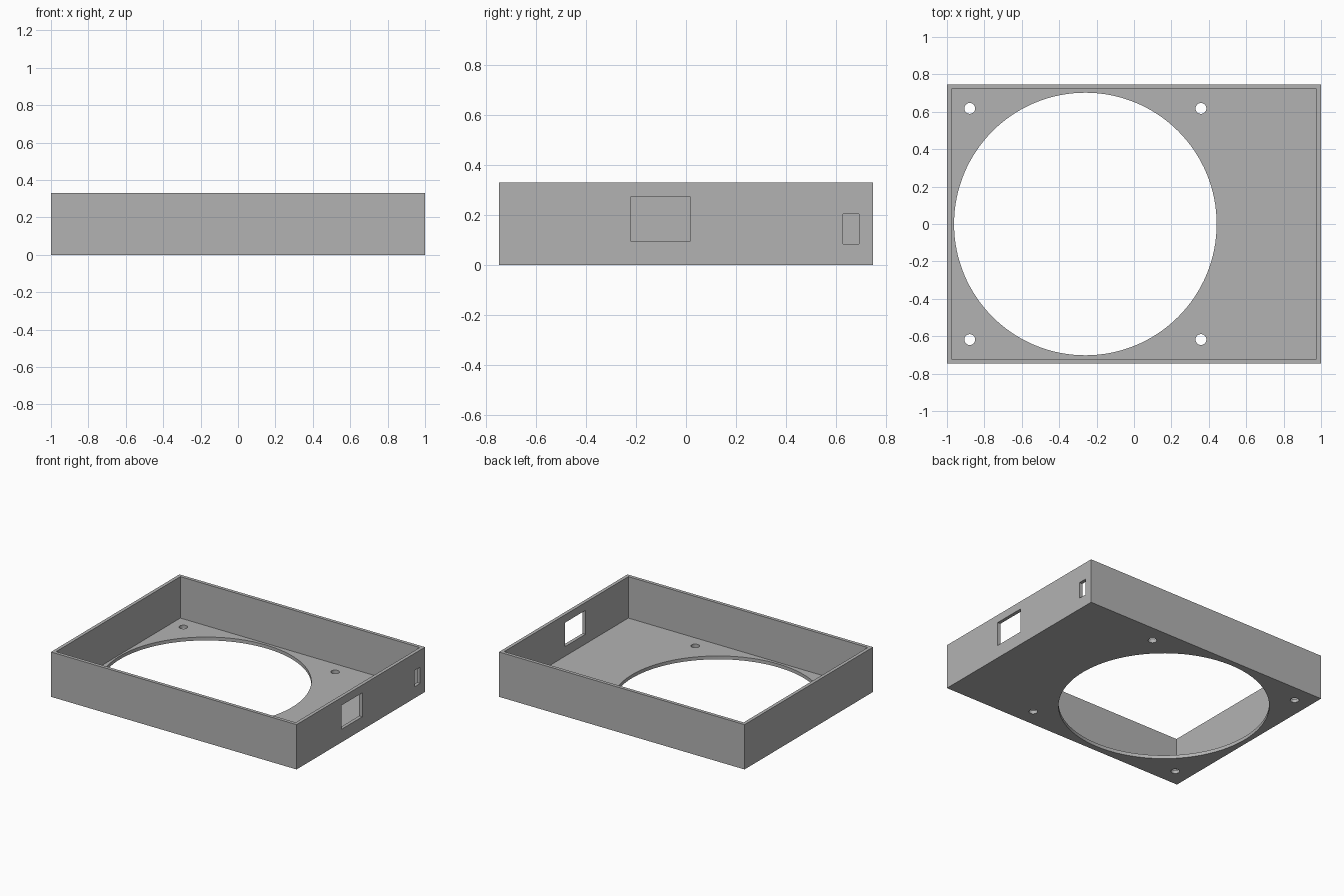
import bpy
from mathutils import Vector

if "Cube" in bpy.data.objects:
    bpy.data.objects.remove(bpy.data.objects["Cube"], do_unlink=True)

LENGTH, WIDTH, HEIGHT, WALL = 2.0, 1.494, 0.33, 0.025
FAN_X, FAN_RADIUS = -0.26, 0.702
SCREW_OFFSET, SCREW_RADIUS = 0.618, 0.029

grey = bpy.data.materials.new("plain grey")
grey.use_nodes = True
colour = (0.45, 0.45, 0.45, 1)
grey.diffuse_color = colour
grey.node_tree.nodes["Principled BSDF"].inputs["Base Color"].default_value = colour


def box(name, low, high):
    low, high = Vector(low), Vector(high)
    bpy.ops.mesh.primitive_cube_add(size=1, location=(low + high) / 2)
    part = bpy.context.object
    part.name = name
    part.scale = high - low
    bpy.ops.object.transform_apply(location=True, rotation=False, scale=True)
    part.data.materials.append(grey)
    return part


def round_cutter(name, x, y, radius, sides):
    bpy.ops.mesh.primitive_cylinder_add(vertices=sides, radius=radius,
                                        depth=0.2, location=(x, y, 0))
    part = bpy.context.object
    part.name = name
    part.data.materials.append(grey)
    return part


def cut(target, cutter):
    mod = target.modifiers.new(cutter.name, 'BOOLEAN')
    mod.operation = 'DIFFERENCE'
    mod.solver = 'EXACT'
    mod.object = cutter
    bpy.ops.object.select_all(action='DESELECT')
    bpy.context.view_layer.objects.active = target
    target.select_set(True)
    bpy.ops.object.modifier_apply(modifier=mod.name)
    bpy.data.objects.remove(cutter, do_unlink=True)


# Open tray: solid block with the inside hollowed out
x, y = LENGTH / 2, WIDTH / 2
tray = box("tray", (-x, -y, 0), (x, y, HEIGHT))
cut(tray, box("cavity", (WALL - x, WALL - y, WALL), (x - WALL, y - WALL, HEIGHT + 0.1)))

# Large fan opening and its four screw holes in the floor
cut(tray, round_cutter("fan_opening", FAN_X, 0, FAN_RADIUS, 128))
for sx in (-1, 1):
    for sy in (-1, 1):
        cut(tray, round_cutter("screw_hole", FAN_X + sx * SCREW_OFFSET,
                               sy * SCREW_OFFSET, SCREW_RADIUS, 32))

# Socket window and narrow slot through the +x wall
cut(tray, box("socket_window", (x - 0.1, -0.222, 0.096), (x + 0.1, 0.017, 0.272)))
cut(tray, box("cable_slot", (x - 0.1, 0.627, 0.084), (x + 0.1, 0.691, 0.204)))

# Smooth the round rims, keep the box edges crisp
bpy.ops.object.select_all(action='DESELECT')
tray.select_set(True)
bpy.context.view_layer.objects.active = tray
bpy.ops.object.shade_smooth_by_angle(angle=0.5)
